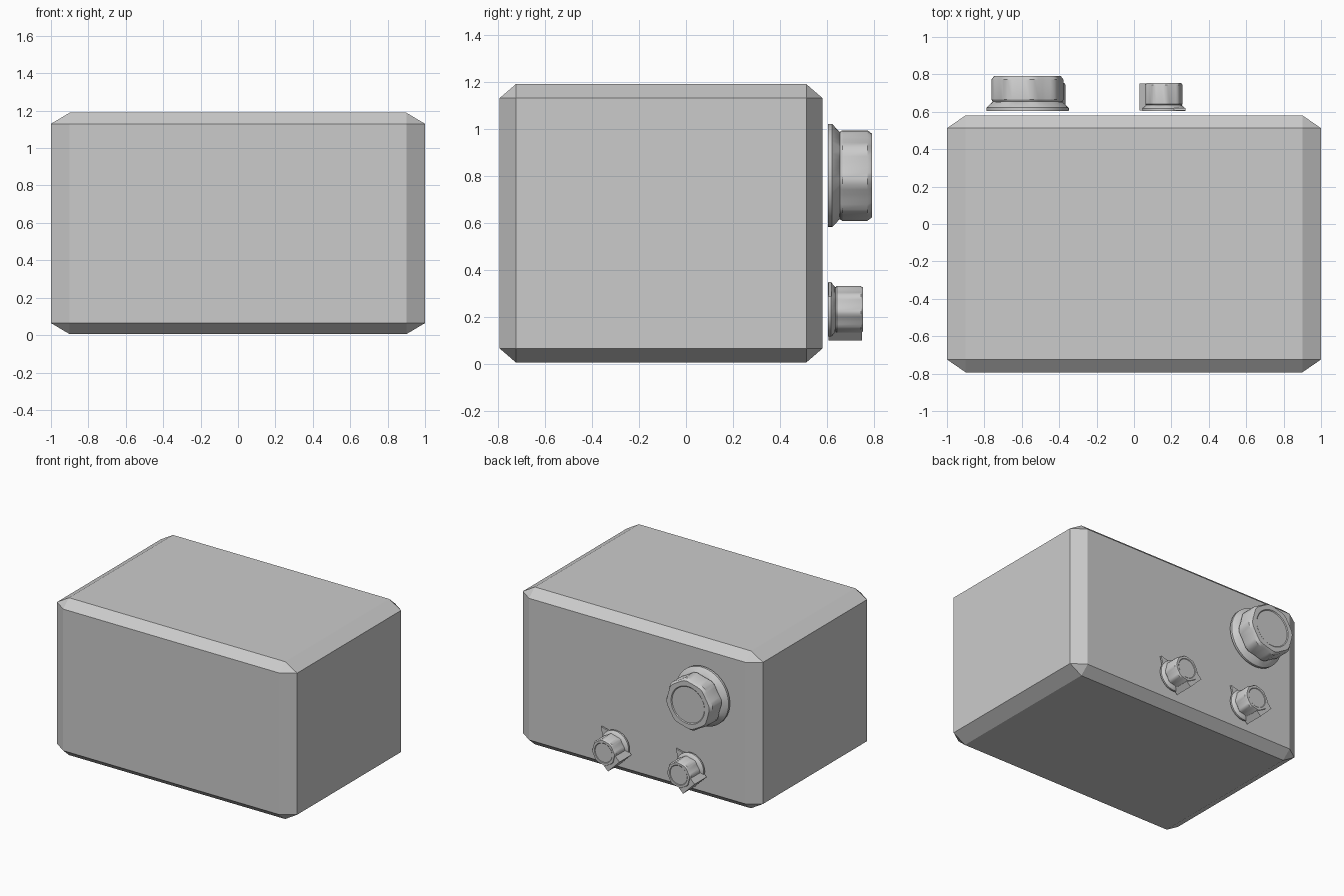
import bpy, bmesh
from math import cos, sin, pi, sqrt

if "Cube" in bpy.data.objects:
    bpy.data.objects.remove(bpy.data.objects["Cube"])

SCOOP = (0, .6, 1, 1, .6, 0)   # one grip groove between two ridges
LOBES = 8


def finish(name, bm, smooth=None):
    bmesh.ops.recalc_face_normals(bm, faces=bm.faces)
    me = bpy.data.meshes.new(name)
    bm.to_mesh(me)
    bm.free()
    ob = bpy.data.objects.new(name, me)
    bpy.context.collection.objects.link(ob)
    if smooth:
        bpy.ops.object.select_all(action='DESELECT')
        ob.select_set(True)
        bpy.context.view_layer.objects.active = ob
        bpy.ops.object.shade_smooth_by_angle(angle=smooth)
    return ob


def knob_rings(bm, cx, cz, rings):
    """Turned knob along y; each ring is (y, radius, groove depth)."""
    n = LOBES * len(SCOOP)
    loops = []
    for y, r, depth in rings:
        loop = []
        for i in range(n):
            a = 2 * pi * (i + .5) / n
            rr = r * (1 - depth * SCOOP[(i + 1) % len(SCOOP)])
            loop.append(bm.verts.new((cx + rr * cos(a), y, cz + rr * sin(a))))
        loops.append(loop)
    for lo, hi in zip(loops, loops[1:]):
        for i in range(n):
            j = (i + 1) % n
            bm.faces.new((lo[i], lo[j], hi[j], hi[i]))
    bm.faces.new(loops[0])
    bm.faces.new(loops[-1])


def prism(bm, cx, cz, pts, y0, y1):
    """Plate with an outline given along / across the lower-left diagonal."""
    s = 1 / sqrt(2)
    ends = [[bm.verts.new((cx - s * (u + v), y, cz - s * (u - v))) for u, v in pts]
            for y in (y0, y1)]
    bm.faces.new(ends[0])
    bm.faces.new(ends[1])
    for i in range(len(pts)):
        j = (i + 1) % len(pts)
        bm.faces.new((ends[0][i], ends[0][j], ends[1][j], ends[1][i]))


# Cabinet: bevelled cube stretched to a box
bm = bmesh.new()
bmesh.ops.create_cube(bm, size=2)
bmesh.ops.bevel(bm, geom=bm.edges[:], offset=.1, segments=1, affect='EDGES')
for v in bm.verts:
    v.co.x, v.co.y, v.co.z = v.co.x, v.co.y * .687 - .106, v.co.z * .592 + .597
finish("cabinet", bm)

# Large tuning knob
bm = bmesh.new()
knob_rings(bm, -.57, .80, [
    (.605, .22, 0), (.622, .22, 0), (.652, .188, 0), (.655, .186, .06),
    (.665, .193, .06), (.772, .193, .06), (.792, .178, .04),
    (.792, .14, 0), (.787, .134, 0)])
finish("large_knob", bm, pi / 6)

# Two small knobs with pointer and grip tab
for name, x in (("small_knob_left", -.465), ("small_knob_right", .16)):
    bm = bmesh.new()
    knob_rings(bm, x, .23, [
        (.605, .115, 0), (.618, .115, 0), (.634, .097, 0), (.636, .094, .07),
        (.642, .1, .07), (.744, .1, .07), (.754, .092, .04),
        (.754, .074, 0), (.751, .07, 0)])
    prism(bm, x, .23, [(-.165, 0), (-.09, .045), (-.09, -.045)], .606, .619)
    prism(bm, x, .23, [(.03, .068), (.118, .068), (.118, -.068), (.03, -.068)], .607, .75)
    finish(name, bm, pi / 6)
